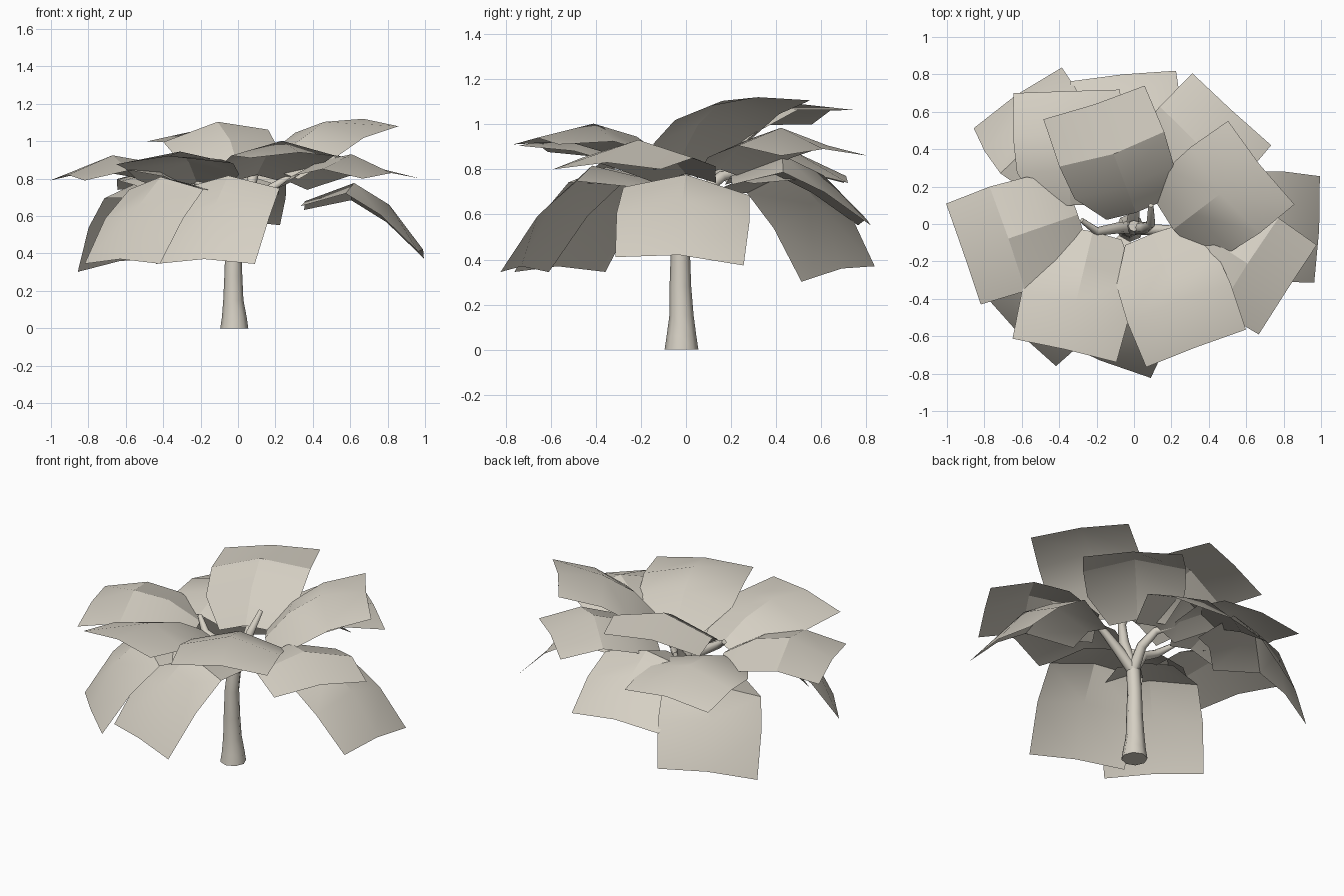
import bpy
import bmesh
import math
from mathutils import Vector

old = bpy.data.objects.get("Cube")
if old:
    bpy.data.objects.remove(old, do_unlink=True)

# One pale colour for the whole tree
pale = bpy.data.materials.new("pale_stone")
pale.use_nodes = True
pale.diffuse_color = (0.67, 0.63, 0.55, 1)
pale.node_tree.nodes["Principled BSDF"].inputs["Base Color"].default_value = pale.diffuse_color


def smooth(obj, degrees):
    bpy.ops.object.select_all(action='DESELECT')
    obj.select_set(True)
    bpy.context.view_layer.objects.active = obj
    bpy.ops.object.shade_smooth_by_angle(angle=math.radians(degrees))


def tube(name, points, radii):
    """Tapered round limb along a path."""
    curve = bpy.data.curves.new(name, 'CURVE')
    curve.dimensions = '3D'
    curve.bevel_depth = 1.0
    curve.bevel_resolution = 2
    curve.use_fill_caps = True
    spline = curve.splines.new('POLY')
    spline.points.add(len(points) - 1)
    for target, co, radius in zip(spline.points, points, radii):
        target.co = (*co, 1)
        target.radius = radius
    obj = bpy.data.objects.new(name, curve)
    bpy.context.collection.objects.link(obj)
    bpy.ops.object.select_all(action='DESELECT')
    obj.select_set(True)
    bpy.context.view_layer.objects.active = obj
    bpy.ops.object.convert(target='MESH')
    obj = bpy.context.object
    obj.data.materials.clear()
    obj.data.materials.append(pale)
    smooth(obj, 50)


def leaf(name, base, tip, bulge, tilt):
    """Broad arched leaf, folded along its midrib and narrow at the stem."""
    base, tip = Vector(base), Vector(tip)
    chord = tip - base
    left = Vector((-chord.y, chord.x, 0)).normalized()
    up = chord.normalized().cross(left)
    left_tilted = left + up * tilt
    # Drooping leaves crest near the stem, raised ones nearer the tip
    inner, outer = (1.05, .85) if name.startswith("drooping") else (.82, 1)
    rows = []
    bm = bmesh.new()
    # Along the rib: position, arch share, half width, drop of the edges
    profile = ((0, 0, .16, .04), (.3, inner, .28, .08), (.62, outer, .295, .08), (1, 0, .285, .03))
    for t, arch, half, drop in profile:
        rib = base + chord * t + up * bulge * arch
        rows.append([bm.verts.new(rib + left_tilted * half * side - up * drop * abs(side))
                     for side in (1, 0, -1)])
    for lower, upper in zip(rows, rows[1:]):
        for j in range(2):
            bm.faces.new((lower[j], lower[j + 1], upper[j + 1], upper[j]))
    mesh = bpy.data.meshes.new(name)
    bm.to_mesh(mesh)
    bm.free()
    mesh.materials.append(pale)
    obj = bpy.data.objects.new(name, mesh)
    bpy.context.collection.objects.link(obj)
    smooth(obj, 25)


# Trunk with a flared foot
tube("trunk",
     [(-.02, -.02, 0), (-.02, -.02, .06), (-.025, -.02, .15), (-.025, -.025, .28), (-.025, -.025, .45),
      (-.01, -.02, .6), (0, -.01, .7)],
     [.075, .066, .054, .048, .042, .04, .03])

# Branches fanning out from the fork
fork = (-.01, -.02, .58)
branches = {
    "left_branch": [fork, (.09, -.03, .68), (.18, -.03, .75), (.29, -.03, .82)],
    "right_branch": [fork, (-.08, -.02, .7), (-.2, -.04, .77), (-.28, .02, .83)],
    "back_branch": [fork, (0, .07, .7), (-.03, .16, .77), (-.1, .25, .79)],
    "top_branch": [fork, (.06, -.02, .74), (.09, 0, .84), (.09, .1, .93)],
}
for name, path in branches.items():
    tube(name, path, [.035, .03, .024, .014])

# Leaves: stem end, tip, arch height, sideways tilt
leaves = {
    "crown_leaf": [(.01, .06, .83), (-.21, .64, 1.06), .14, -.12],
    "crown_left_leaf": [(.21, -.03, .84), (.67, .32, 1.12), .1, .05],
    "upper_right_leaf": [(-.3, .05, .78), (-.91, -.16, .82), .12, 0],
    "upper_front_right_leaf": [(-.22, -.04, .78), (-.37, -.67, .92), .08, .05],
    "upper_front_left_leaf": [(.1, -.05, .82), (.33, -.66, .94), .11, 0],
    "upper_left_leaf": [(.28, 0, .78), (.82, -.35, .83), .12, 0],
    "upper_back_left_leaf": [(.1, .15, .8), (.52, .61, .89), .13, 0],
    "upper_back_right_leaf": [(-.34, .1, .79), (-.36, .71, .77), .1, 0],
    "drooping_left_leaf": [(.36, .02, .68), (.99, -.03, .42), .18, -.07],
    "drooping_back_leaf": [(0, .2, .77), (-.06, .8, .58), .15, 0],
    "drooping_back_right_leaf": [(-.37, .23, .75), (-.63, .69, .36), .19, -.15],
    "drooping_front_right_leaf": [(-.21, -.15, .76), (-.63, -.57, .37), .19, 0],
    "drooping_front_leaf": [(.06, -.14, .75), (-.18, -.73, .37), .2, 0],
}
for name, (base, tip, bulge, tilt) in leaves.items():
    leaf(name, base, tip, bulge, tilt)
